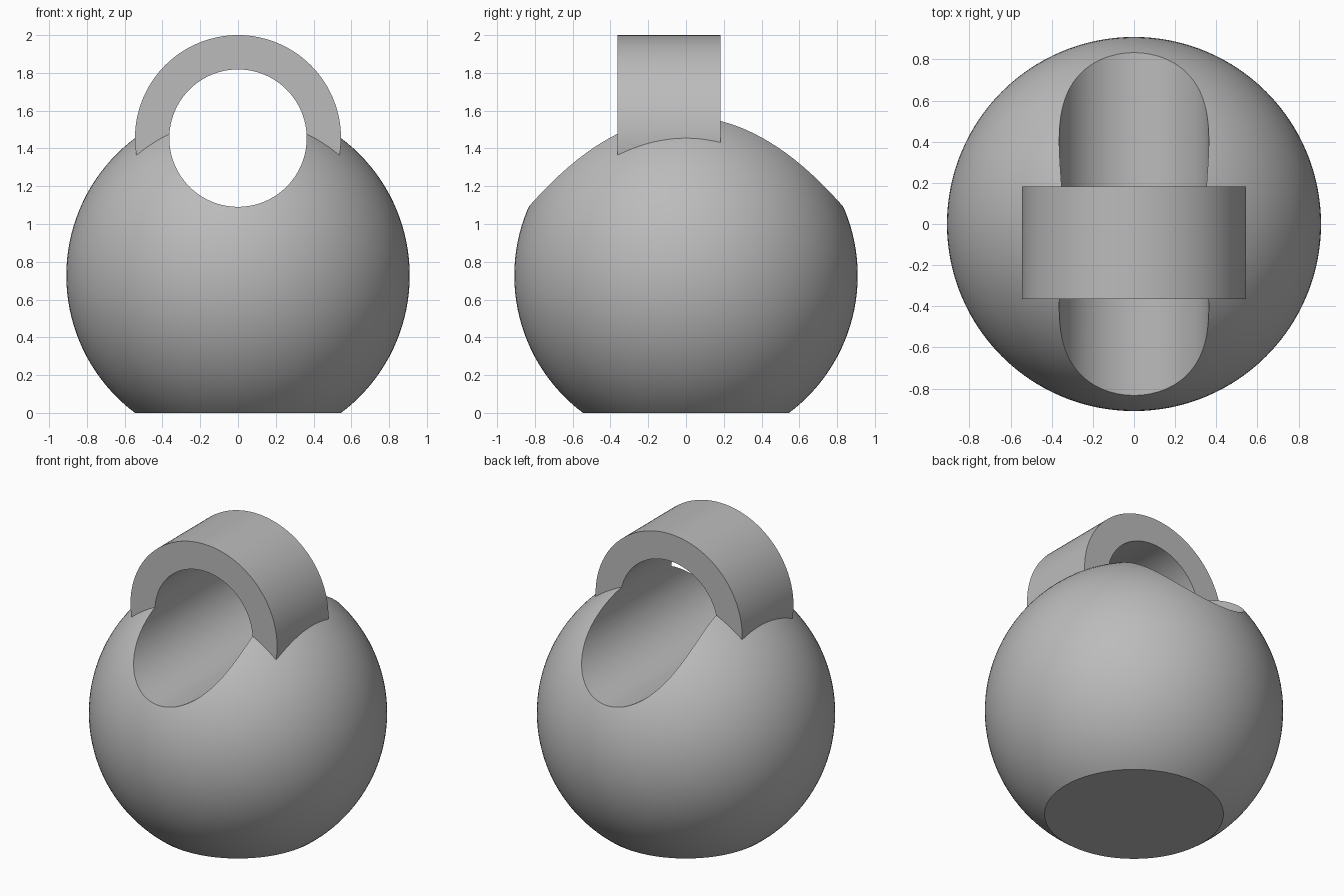
import bpy, bmesh, math
from mathutils import Matrix, Vector

cube = bpy.data.objects.get("Cube")
if cube:
    bpy.data.objects.remove(cube, do_unlink=True)

U = 1 / 11  # design unit
BALL_R, BALL_Z = 10 * U, 8 * U
RING_Z, RING_OUT, RING_IN = 16 * U, 6 * U, 4 * U
RING_FRONT, RING_BACK = -4 * U, 2 * U

grey = bpy.data.materials.new("grey")
grey.use_nodes = True
colour = (0.5, 0.5, 0.5, 1)
grey.diffuse_color = colour
grey.node_tree.nodes["Principled BSDF"].inputs["Base Color"].default_value = colour


def add_object(name, bm):
    mesh = bpy.data.meshes.new(name)
    bm.to_mesh(mesh)
    bm.free()
    mesh.materials.append(grey)
    obj = bpy.data.objects.new(name, mesh)
    bpy.context.collection.objects.link(obj)
    return obj


def cylinder_y(name, radius, y0, y1, z):
    """Cylinder lying along y."""
    bm = bmesh.new()
    place = Matrix.Translation((0, (y0 + y1) / 2, z)) @ Matrix.Rotation(math.pi / 2, 4, "X")
    bmesh.ops.create_cone(bm, cap_ends=True, segments=128, radius1=radius,
                          radius2=radius, depth=y1 - y0, matrix=place)
    return add_object(name, bm)


def combine(target, other, operation):
    mod = target.modifiers.new(operation.lower(), "BOOLEAN")
    mod.operation, mod.object, mod.solver = operation, other, "EXACT"
    bpy.context.view_layer.objects.active = target
    bpy.ops.object.modifier_apply(modifier=mod.name)
    bpy.data.objects.remove(other, do_unlink=True)


# Ball with a flat foot
bm = bmesh.new()
bmesh.ops.create_uvsphere(bm, u_segments=128, v_segments=64, radius=BALL_R,
                          matrix=Matrix.Translation((0, 0, BALL_Z)))
cut = bmesh.ops.bisect_plane(bm, geom=bm.verts[:] + bm.edges[:] + bm.faces[:],
                             plane_co=Vector(), plane_no=Vector((0, 0, 1)), clear_inner=True)
rim = [e for e in cut["geom_cut"] if isinstance(e, bmesh.types.BMEdge)]
bmesh.ops.contextual_create(bm, geom=rim)
bmesh.ops.recalc_face_normals(bm, faces=bm.faces[:])
body = add_object("ball_with_ring", bm)

# Ring on top, then the bore through ring and ball
combine(body, cylinder_y("ring", RING_OUT, RING_FRONT, RING_BACK, RING_Z), "UNION")
combine(body, cylinder_y("bore", RING_IN, -1.2, 1.2, RING_Z), "DIFFERENCE")

# Smooth curves, crisp cut edges
bpy.ops.object.select_all(action="DESELECT")
body.select_set(True)
bpy.context.view_layer.objects.active = body
bpy.ops.object.shade_smooth_by_angle(angle=math.radians(30))
